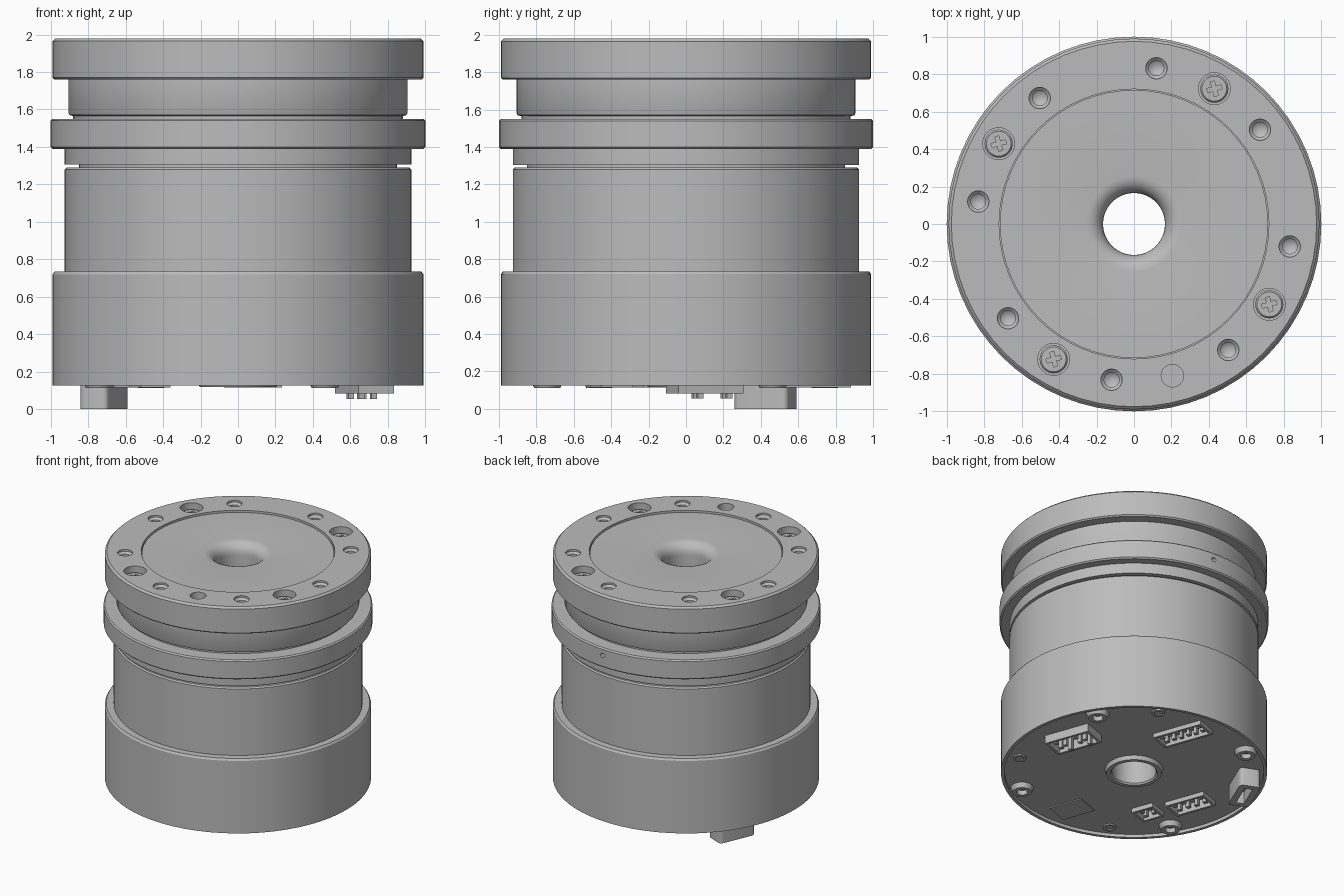
import bpy, bmesh, math
from mathutils import Matrix, Vector

if "Cube" in bpy.data.objects:
    bpy.data.objects.remove(bpy.data.objects["Cube"], do_unlink=True)

grey = bpy.data.materials.new("machined grey")
grey.use_nodes = True
COLOUR = (0.5, 0.5, 0.5, 1)
grey.diffuse_color = COLOUR
grey.node_tree.nodes["Principled BSDF"].inputs["Base Color"].default_value = COLOUR

BORE = 0.165


def finish(name, bm, smooth=True):
    bmesh.ops.remove_doubles(bm, verts=bm.verts, dist=1e-5)
    bmesh.ops.recalc_face_normals(bm, faces=bm.faces)
    mesh = bpy.data.meshes.new(name)
    bm.to_mesh(mesh)
    bm.free()
    mesh.materials.append(grey)
    ob = bpy.data.objects.new(name, mesh)
    bpy.context.collection.objects.link(ob)
    if smooth:
        shade(ob)
    return ob


def shade(ob):
    bpy.ops.object.select_all(action='DESELECT')
    ob.select_set(True)
    bpy.context.view_layer.objects.active = ob
    bpy.ops.object.shade_smooth_by_angle(angle=math.radians(30))


def lathe(name, profile, centre=(0, 0), sides=64, closed=True):
    """Spin (radius, height) points round z; closed joins last point to first."""
    bm = bmesh.new()
    verts = [bm.verts.new((r, 0, z)) for r, z in profile]
    edges = [bm.edges.new(pair) for pair in zip(verts, verts[1:])]
    if closed:
        edges.append(bm.edges.new((verts[-1], verts[0])))
    bmesh.ops.spin(bm, geom=verts + edges, axis=(0, 0, 1), cent=(0, 0, 0),
                   angle=2 * math.pi, steps=sides, use_duplicate=False)
    bmesh.ops.translate(bm, verts=bm.verts, vec=(*centre, 0))
    return finish(name, bm)


def block(name, centre, size, z0, z1, turn=0, bevel=0):
    bm = bmesh.new()
    bmesh.ops.create_cube(bm, size=1)
    place = (Matrix.Translation((*centre, (z0 + z1) / 2))
             @ Matrix.Rotation(math.radians(turn), 4, 'Z')
             @ Matrix.Diagonal((*size, z1 - z0, 1)))
    bmesh.ops.transform(bm, matrix=place, verts=bm.verts)
    if bevel:
        upright = [e for e in bm.edges if abs((e.verts[0].co - e.verts[1].co).z) > 0.01]
        bmesh.ops.bevel(bm, geom=upright, offset=bevel, segments=4, affect='EDGES', profile=0.5)
    return finish(name, bm, bevel > 0)


def cut(ob, cutters):
    for c in cutters:
        c.hide_render = True
        mod = ob.modifiers.new("cut", 'BOOLEAN')
        mod.object = c
        mod.operation = 'DIFFERENCE'
        mod.solver = 'EXACT'
    graph = bpy.context.evaluated_depsgraph_get()
    mesh = bpy.data.meshes.new_from_object(ob.evaluated_get(graph))
    ob.modifiers.clear()
    ob.data = mesh
    for c in cutters:
        bpy.data.objects.remove(c, do_unlink=True)
    shade(ob)


def polar(radius, degrees):
    a = math.radians(degrees)
    return (radius * math.cos(a), radius * math.sin(a))


# Main stacked housing parts, bottom to top
base = lathe("base_housing", [
    (BORE, 0.15), (0.965, 0.15), (0.965, 0.125), (0.99, 0.125),
    (0.99, 0.72), (0.98, 0.735), (BORE, 0.735)])
lathe("middle_housing", [
    (BORE, 0.735), (0.925, 0.735), (0.925, 1.28), (0.915, 1.29), (BORE, 1.29)])
lathe("seam_spacer", [(BORE, 1.29), (0.85, 1.29), (0.85, 1.305), (BORE, 1.305)])
lathe("upper_housing", [(BORE, 1.305), (0.925, 1.305), (0.925, 1.39), (BORE, 1.39)])
collar = lathe("collar_ring", [
    (BORE, 1.39), (0.99, 1.39), (1, 1.4), (1, 1.54), (0.99, 1.55), (BORE, 1.55)])
lathe("neck", [
    (BORE, 1.55), (0.88, 1.55), (0.88, 1.565), (0.9, 1.57), (0.905, 1.58),
    (0.905, 1.76), (BORE, 1.76)])
flange = lathe("output_flange", [
    (0.72, 1.76), (0.98, 1.76), (0.99, 1.77), (0.99, 1.965), (0.975, 1.98), (0.72, 1.98)])

# Centre cap with a rounded mouth leading into the bore
mouth = [(BORE + 0.09 * (1 - math.sin(a)), 1.875 + 0.09 * math.cos(a))
         for a in (math.radians(15 * i) for i in range(7))]
lathe("centre_cap", mouth + [(BORE, 1.76), (0.715, 1.76), (0.715, 1.965)])
lathe("bore_lip", [(BORE, 0.15), (0.215, 0.15), (0.205, 0.118), (0.175, 0.118), (BORE, 0.13)])

# Tapped holes, screw pockets and a dowel hole in the flange
tools = []
for i in range(8):
    tools.append(lathe("hole_cutter", [
        (0, 1.83), (0.04, 1.86), (0.04, 1.95), (0.057, 1.965), (0.057, 2.02), (0, 2.02)],
        polar(0.84, 36.8 + 45 * i), 24, False))
for i in range(4):
    tools.append(lathe("pocket_cutter", [
        (0, 1.86), (0.085, 1.86), (0.085, 2.02), (0, 2.02)],
        polar(0.84, 59.3 + 90 * i), 32, False))
tools.append(lathe("dowel_cutter", [
    (0, 1.9), (0.06, 1.9), (0.06, 2.02), (0, 2.02)], (0.205, -0.81), 32, False))
cut(flange, tools)

# Cross-recessed screws
for i in range(4):
    spot = polar(0.84, 59.3 + 90 * i)
    screw = lathe("flange_screw", [
        (0, 1.86), (0.075, 1.86), (0.075, 1.925), (0.066, 1.935), (0, 1.935)], spot, 32, False)
    cut(screw, [block("slot_cutter", spot, size, 1.9, 1.96, 15)
                for size in ((0.08, 0.022), (0.022, 0.08))])

# Small radial set hole in the back of the collar
bm = bmesh.new()
bmesh.ops.create_cone(bm, cap_ends=True, segments=16, radius1=0.018, radius2=0.018, depth=0.16,
                      matrix=Matrix.Translation((0.06, 1, 1.49)) @ Matrix.Rotation(math.pi / 2, 4, 'X'))
cut(collar, [finish("set_hole_cutter", bm)])

# Sockets in the underside: name, centre, (length, width), lowest z, pins
SOCKETS = [
    ("power_socket", (0.675, 0.1), (0.37, 0.2), 0.083, 4),
    ("signal_socket", (0.08, 0.66), (0.41, 0.18), 0.115, 6),
    ("bus_socket", (-0.63, -0.1), (0.33, 0.18), 0.115, 4),
    ("aux_socket", (-0.47, -0.4), (0.18, 0.17), 0.115, 2),
]
TURN = 110
along = Vector(polar(1, TURN))
across = Vector(polar(1, TURN + 90))
cut(base, [block("socket_cutter", c, s, 0.05, 0.25, TURN) for _, c, s, _, _ in SOCKETS])
for name, centre, (length, width), low, count in SOCKETS:
    mid = Vector(centre)
    frame = block(name + "_frame", centre, (length, width), low, 0.25, TURN)
    cut(frame, [block("inner_cutter", centre, (length - 0.04, width - 0.04), 0, 0.22, TURN)])
    pitch = (length - 0.04) / count
    tip = 0.055 if name == "power_socket" else 0.13
    for i in range(count):
        for side in (-1, 1):
            spot = mid + along * pitch * (i - (count - 1) / 2) + across * side * width * 0.18
            block(name + "_pin", spot, (0.03, 0.03), tip if i % 2 else low + 0.01, 0.23, TURN)

# Flat cover plate and the projecting port
block("cover_plate", (-0.02, -0.74), (0.27, 0.2), 0.142, 0.155, TURN)
port = block("side_port", (-0.715, 0.425), (0.31, 0.16), 0, 0.2, 67, 0.03)
cut(port, [block("port_cutter", (-0.715, 0.425), (0.22, 0.06), -0.05, 0.1, 67)])

# Screw bosses and small flush screws round the underside
for i in range(4):
    lathe("base_boss", [
        (0.04, 0.16), (0.09, 0.16), (0.07, 0.112), (0.04, 0.112)],
        polar(0.875, 32 + 90 * i), 32)
    lathe("base_screw", [
        (0, 0.155), (0.05, 0.155), (0.05, 0.14), (0.03, 0.14), (0.03, 0.148), (0, 0.148)],
        polar(0.87, 62 + 90 * i), 24, False)
